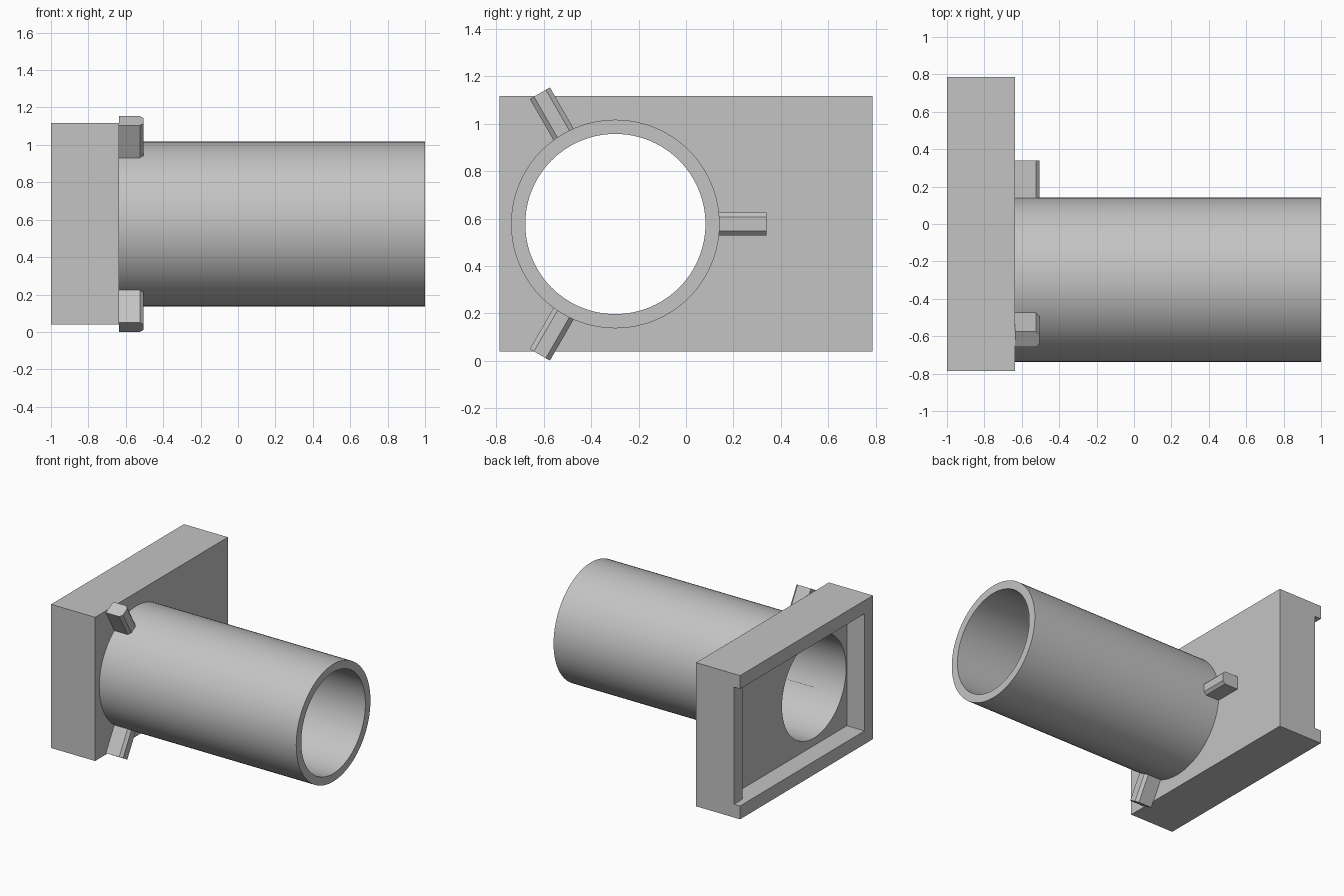
import bpy, bmesh, math
from mathutils import Matrix, Vector

if "Cube" in bpy.data.objects:
    bpy.data.objects.remove(bpy.data.objects["Cube"], do_unlink=True)

grey = bpy.data.materials.new("plain grey")
grey.use_nodes = True
colour = (0.55, 0.55, 0.55, 1)
grey.diffuse_color = colour
grey.node_tree.nodes["Principled BSDF"].inputs["Base Color"].default_value = colour

AXIS = Vector((0, -0.298, 0.577))   # centre line of the tube, along x
OUTER, INNER = 0.44, 0.38
PLATE_BACK, PLATE_FRONT = -1.0, -0.635
BOTTOM, TOP, HALF_Y = 0.04, 1.118, 0.787
WALL = 0.1


def finish(name, bm):
    bmesh.ops.recalc_face_normals(bm, faces=bm.faces)
    mesh = bpy.data.meshes.new(name)
    bm.to_mesh(mesh)
    bm.free()
    mesh.materials.append(grey)
    obj = bpy.data.objects.new(name, mesh)
    bpy.context.collection.objects.link(obj)
    return obj


def prism(name, outline, low, high, matrix=Matrix()):
    """Extrude an xy outline from z = low to z = high."""
    bm = bmesh.new()
    face = bm.faces.new([bm.verts.new((x, y, low)) for x, y in outline])
    moved = bmesh.ops.extrude_face_region(bm, geom=[face])["geom"]
    verts = [v for v in moved if isinstance(v, bmesh.types.BMVert)]
    bmesh.ops.translate(bm, verts=verts, vec=(0, 0, high - low))
    bm.transform(matrix)
    return finish(name, bm)


def lathe(name, profile, steps=96):
    """Spin a closed (x, radius) profile about the tube axis."""
    bm = bmesh.new()
    verts = [bm.verts.new((x, 0, r)) for x, r in profile]
    edges = [bm.edges.new((v, verts[i - 1])) for i, v in enumerate(verts)]
    bmesh.ops.spin(bm, geom=verts + edges, axis=(1, 0, 0), cent=(0, 0, 0),
                   angle=math.tau, steps=steps)
    bmesh.ops.remove_doubles(bm, verts=bm.verts, dist=1e-4)
    bm.transform(Matrix.Translation(AXIS))
    return finish(name, bm)


def activate(obj):
    bpy.ops.object.select_all(action="DESELECT")
    obj.select_set(True)
    bpy.context.view_layer.objects.active = obj


def cut(target, cutter):
    cutter.hide_render = True
    mod = target.modifiers.new("cut", "BOOLEAN")
    mod.operation, mod.solver, mod.object = "DIFFERENCE", "EXACT", cutter
    activate(target)
    bpy.ops.object.modifier_apply(modifier=mod.name)
    bpy.data.objects.remove(cutter, do_unlink=True)


def smooth(obj):
    activate(obj)
    bpy.ops.object.shade_smooth_by_angle(angle=math.radians(30))


# Mounting plate with a tray recess, open as a shallow slot at one end
plate = prism("mounting_plate",
              [(PLATE_BACK, -HALF_Y), (PLATE_FRONT, -HALF_Y),
               (PLATE_FRONT, HALF_Y), (PLATE_BACK, HALF_Y)], BOTTOM, TOP)
floor, slot, out = PLATE_BACK + 0.146, PLATE_BACK + 0.05, PLATE_BACK - 0.1
inner_y = HALF_Y - WALL
cut(plate, prism("recess_cutter",
                 [(out, -inner_y), (floor, -inner_y), (floor, inner_y),
                  (slot, inner_y), (slot, 0.9), (out, 0.9)],
                 BOTTOM + WALL, TOP - WALL))

# Bore through the plate
bore = lathe("bore_cutter", [(out, INNER), (out, 0.001), (-0.5, 0.001), (-0.5, INNER)])
cut(plate, bore)
smooth(plate)

# Hollow tube
tube = lathe("tube", [(PLATE_FRONT, INNER), (PLATE_FRONT, OUTER), (1, OUTER), (1, INNER)])
smooth(tube)

# Three locking lugs spaced round the tube, chamfered on the exposed long edges
w, c, tip = 0.049, 0.02, -0.505
lug_outline = [(PLATE_FRONT, -w), (tip - c, -w), (tip, c - w),
               (tip, w - c), (tip - c, w), (PLATE_FRONT, w)]
for i, label in enumerate(("back", "upper_front", "lower_front")):
    turn = Matrix.Rotation(math.radians(120 * i - 90), 4, "X")
    prism(label + "_lug", lug_outline, OUTER - 0.015, 0.637,
          Matrix.Translation(AXIS) @ turn)
